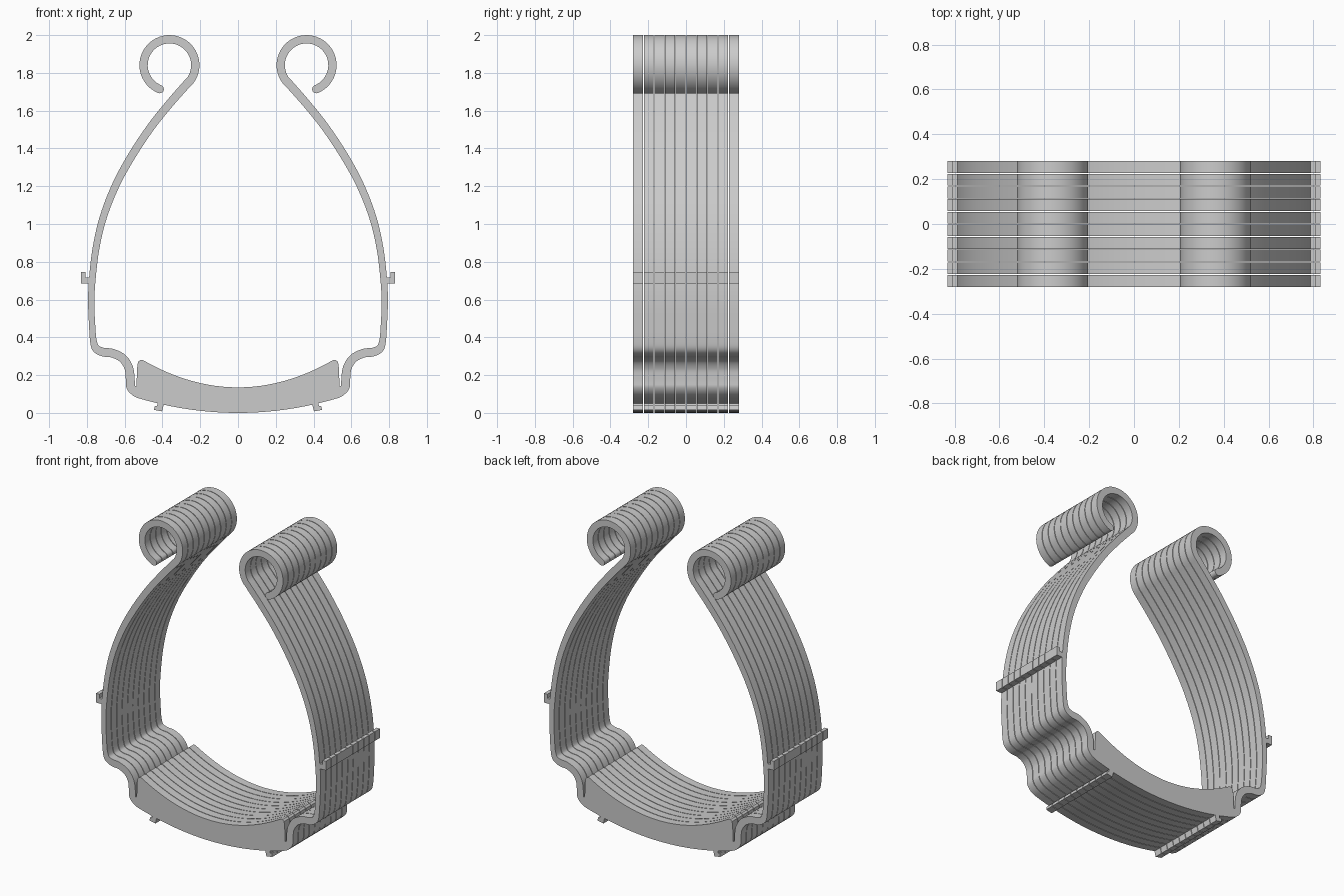
import bpy, bmesh, math
from mathutils import Vector

cube = bpy.data.objects.get("Cube")
if cube:
    bpy.data.objects.remove(cube, do_unlink=True)

COUNT, DEPTH, GAP = 10, 0.56, 0.004
PITCH = (DEPTH + GAP) / COUNT
THICK = PITCH - GAP

grey = bpy.data.materials.new("plain grey")
grey.use_nodes = True
colour = (0.6, 0.6, 0.6, 1)
grey.diffuse_color = colour
grey.node_tree.nodes["Principled BSDF"].inputs["Base Color"].default_value = colour


def smooth_path(points, steps=6):
    """Catmull-Rom curve through (x, z, width) points."""
    p = [Vector(q) for q in points]
    p = [2 * p[0] - p[1]] + p + [2 * p[-1] - p[-2]]
    out = []
    for a, b, c, d in zip(p, p[1:], p[2:], p[3:]):
        for i in range(steps):
            t = i / steps
            out.append(0.5 * (2 * b + (c - a) * t + (2 * a - 5 * b + 4 * c - d) * t * t
                              + (3 * b - a - 3 * c + d) * t ** 3))
    return out + [p[-2]]


def ribbon(path):
    """Both edges of a band of varying width, with a round far end."""
    right, left = [], []
    for i, p in enumerate(path):
        d = (path[min(i + 1, len(path) - 1)] - path[max(i - 1, 0)]).xy.normalized()
        n = Vector((d.y, -d.x))
        right.append(p.xy + n * p.z / 2)
        left.append(p.xy - n * p.z / 2)
    cap = [p.xy + (n * math.cos(t) + d * math.sin(t)) * p.z / 2
           for t in (math.pi * k / 8 for k in range(1, 8))]
    return right + cap + left[::-1]


def layered(name, outlines):
    """Extrude x-z outlines into one layer and repeat it along y."""
    bm = bmesh.new()
    for outline in outlines:
        face = bm.faces.new([bm.verts.new((x, -DEPTH / 2, z)) for x, z in outline])
        new = bmesh.ops.extrude_face_region(bm, geom=[face], use_keep_orig=True)["geom"]
        bmesh.ops.translate(bm, vec=(0, THICK, 0),
                            verts=[v for v in new if isinstance(v, bmesh.types.BMVert)])
    bmesh.ops.recalc_face_normals(bm, faces=bm.faces)
    mesh = bpy.data.meshes.new(name)
    bm.to_mesh(mesh)
    bm.free()
    mesh.materials.append(grey)
    obj = bpy.data.objects.new(name, mesh)
    bpy.context.collection.objects.link(obj)
    bpy.ops.object.select_all(action='DESELECT')
    obj.select_set(True)
    bpy.context.view_layer.objects.active = obj
    bpy.ops.object.shade_smooth_by_angle()
    array = obj.modifiers.new("layers", 'ARRAY')
    array.use_relative_offset = False
    array.use_constant_offset = True
    array.constant_offset_displace = (0, PITCH, 0)
    array.count = COUNT
    return obj


def mirrored(outline):
    return [(-x, z) for x, z in reversed(outline)]


# Arm centre line: stepped foot, bowed side, then the curled hook
arm = smooth_path([
    (0.570, 0.143, 0.047), (0.571, 0.185, 0.047), (0.579, 0.240, 0.046),
    (0.611, 0.289, 0.046), (0.665, 0.316, 0.046), (0.715, 0.322, 0.046),
    (0.752, 0.342, 0.042), (0.766, 0.385, 0.035), (0.772, 0.460, 0.033),
    (0.777, 0.580, 0.033), (0.772, 0.700, 0.035), (0.752, 0.870, 0.036),
    (0.712, 1.040, 0.038), (0.645, 1.210, 0.040), (0.560, 1.365, 0.042),
    (0.460, 1.515, 0.042), (0.360, 1.640, 0.043), (0.264, 1.749, 0.044)])
HOOK_X, HOOK_Z, HOOK_R = 0.363, 1.841, 0.137
for k in range(1, 41):
    a = math.radians(223 - 291 * k / 40)
    arm.append(Vector((HOOK_X + HOOK_R * math.cos(a), HOOK_Z + HOOK_R * math.sin(a), 0.044)))

# Half outline: curved underside, arm, slit, rounded pad tip, dished top
STEPS = 12
half = [(0.532 * k / STEPS, 0.28 * (0.532 * k / STEPS) ** 2) for k in range(STEPS + 1)]
half += [(0.558, 0.092), (0.579, 0.112), (0.590, 0.130)]
half += [tuple(p) for p in ribbon(arm)]
half += [(0.538, 0.143), (0.533, 0.250), (0.529, 0.270), (0.518, 0.280), (0.506, 0.281)]
half += [(0.49 * k / STEPS, 0.135 + 0.57 * (0.49 * k / STEPS) ** 2)
         for k in range(STEPS, -1, -1)]
layered("clip_body", [half + mirrored(half[1:-1])])

# Small L-shaped lugs on the sides and underneath
side = [(0.785, 0.685), (0.832, 0.685), (0.832, 0.745), (0.808, 0.745),
        (0.808, 0.718), (0.785, 0.718)]
layered("side_lugs", [side, mirrored(side)])
foot = [(0.392, 0.050), (0.402, 0.008), (0.445, 0.016), (0.440, 0.038),
        (0.429, 0.036), (0.424, 0.056)]
layered("bottom_lugs", [foot, mirrored(foot)])
